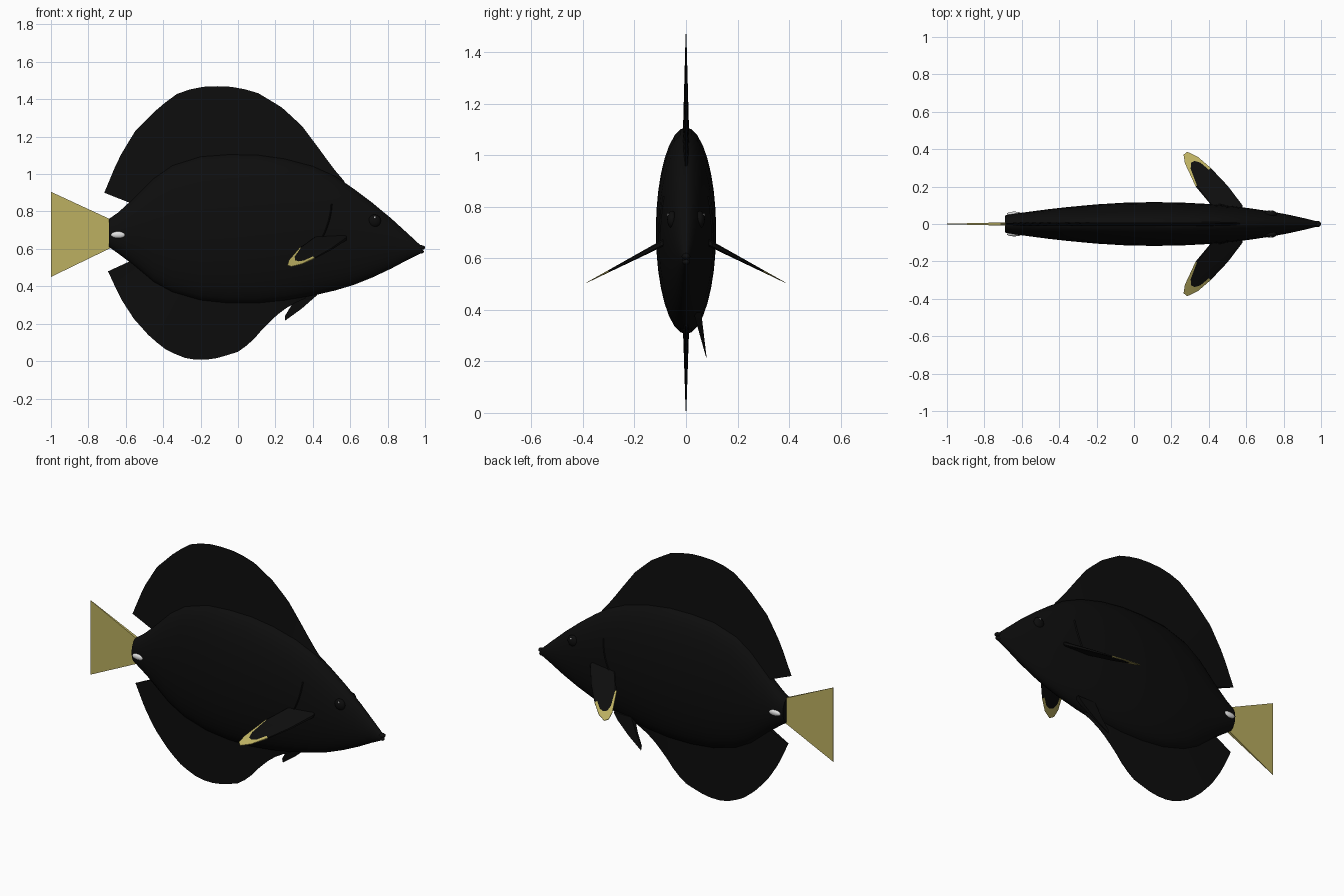
import bpy, bmesh, math
from mathutils import Vector

if "Cube" in bpy.data.objects:
    bpy.data.objects.remove(bpy.data.objects["Cube"])


def material(name, rgb):
    m = bpy.data.materials.new(name)
    m.diffuse_color = (*rgb, 1)
    m.use_nodes = True
    m.node_tree.nodes["Principled BSDF"].inputs["Base Color"].default_value = m.diffuse_color
    return m


BLACK = material("matte black", (0.004, 0.004, 0.004))
YELLOW = material("pale yellow", (0.50, 0.43, 0.12))
WHITE = material("white", (0.75, 0.75, 0.75))


def make(name, verts, faces, mats, rule=None, angle=35):
    me = bpy.data.meshes.new(name)
    me.from_pydata([tuple(v) for v in verts], [], faces)
    bm = bmesh.new()
    bm.from_mesh(me)
    bmesh.ops.recalc_face_normals(bm, faces=bm.faces)
    bm.to_mesh(me)
    bm.free()
    for m in mats:
        me.materials.append(m)
    if rule:
        for p in me.polygons:
            p.material_index = rule(p)
    ob = bpy.data.objects.new(name, me)
    bpy.context.collection.objects.link(ob)
    bpy.context.view_layer.objects.active = ob
    ob.select_set(True)
    bpy.ops.object.shade_smooth_by_angle(angle=math.radians(angle))
    ob.select_set(False)
    return ob


def ellipsoid(name, loc, size, mat, segs=16):
    bm = bmesh.new()
    bmesh.ops.create_uvsphere(bm, u_segments=segs, v_segments=segs // 2, radius=1)
    verts = [Vector(loc) + Vector([a * b for a, b in zip(v.co, size)]) for v in bm.verts]
    faces = [[v.index for v in f.verts] for f in bm.faces]
    bm.free()
    return make(name, verts, faces, [mat], angle=60)


def sample(line, t):
    """Point at fraction t of a polyline's length."""
    pts = [Vector(p) for p in line]
    left = t * sum((b - a).length for a, b in zip(pts, pts[1:]))
    for a, b in zip(pts, pts[1:]):
        d = (b - a).length
        if left <= d:
            return a.lerp(b, left / d)
        left -= d
    return pts[-1]


# Body: elliptical sections lofted from tail stalk to snout (x, top, bottom, half width)
STATIONS = [(-0.69, 0.76, 0.61, 0.046), (-0.64, 0.795, 0.575, 0.055), (-0.58, 0.85, 0.53, 0.063),
            (-0.45, 0.98, 0.42, 0.08), (-0.35, 1.05, 0.365, 0.091), (-0.2, 1.097, 0.322, 0.105),
            (-0.05, 1.108, 0.306, 0.114), (0.1, 1.106, 0.306, 0.117), (0.25, 1.085, 0.322, 0.115),
            (0.4, 1.045, 0.35, 0.107), (0.52, 0.99, 0.378, 0.096), (0.62, 0.92, 0.408, 0.084),
            (0.72, 0.845, 0.448, 0.069), (0.82, 0.762, 0.495, 0.051), (0.91, 0.68, 0.543, 0.031),
            (0.98, 0.615, 0.577, 0.014)]
SIDES = 32


def section(x):
    for a, b in zip(STATIONS, STATIONS[1:]):
        if x <= b[0]:
            t = (x - a[0]) / (b[0] - a[0])
            return [p + (q - p) * t for p, q in zip(a, b)]
    return STATIONS[-1]


def skin_y(x, z):
    _, top, bot, w = section(x)
    u = (z - (top + bot) / 2) / ((top - bot) / 2)
    return w * math.sqrt(max(0, 1 - u * u))


verts, faces = [], []
for x, top, bot, w in STATIONS:
    for i in range(SIDES):
        a = math.tau * i / SIDES
        verts.append((x, w * math.sin(a), (top + bot) / 2 + (top - bot) / 2 * math.cos(a)))
for r in range(len(STATIONS) - 1):
    for i in range(SIDES):
        j = (i + 1) % SIDES
        faces.append((r * SIDES + i, r * SIDES + j, (r + 1) * SIDES + j, (r + 1) * SIDES + i))
faces += [tuple(range(SIDES)), tuple(range(len(verts) - SIDES, len(verts)))]
make("body", verts, faces, [BLACK])


# Upright fins: thick at the root, thin at the rim
def blade(name, rim, root, thick, mat, steps=24, edge=0.0015):
    vs, fs = [], []
    for k in range(steps + 1):
        p, q = sample(root, k / steps), sample(rim, k / steps)
        vs += [(p.x, -thick, p.y), (q.x, -edge, q.y), (q.x, edge, q.y), (p.x, thick, p.y)]
    for k in range(steps):
        for c in range(4):
            d = (c + 1) % 4
            fs.append((4 * k + c, 4 * k + d, 4 * k + 4 + d, 4 * k + 4 + c))
    n = 4 * steps
    fs += [(0, 1, 2, 3), (n, n + 1, n + 2, n + 3)]
    return make(name, vs, fs, [mat])


blade("dorsal_fin",
      [(-0.715, 0.90), (-0.64, 1.08), (-0.55, 1.23), (-0.42, 1.36), (-0.31, 1.44), (-0.2, 1.466),
       (-0.1, 1.47), (-0.01, 1.465), (0.1, 1.437), (0.23, 1.36), (0.34, 1.26), (0.43, 1.14),
       (0.51, 1.03), (0.57, 0.96)],
      [(-0.575, 0.845), (-0.45, 0.96), (-0.3, 1.06), (0, 1.09), (0.3, 1.06), (0.55, 0.95)],
      0.012, BLACK)
blade("anal_fin",
      [(-0.695, 0.48), (-0.63, 0.34), (-0.56, 0.23), (-0.48, 0.14), (-0.4, 0.07), (-0.3, 0.02),
       (-0.2, 0.003), (-0.1, 0.018), (0, 0.05), (0.07, 0.1), (0.13, 0.17), (0.2, 0.24),
       (0.28, 0.30), (0.36, 0.335)],
      [(-0.575, 0.535), (-0.45, 0.44), (-0.3, 0.36), (0, 0.325), (0.2, 0.33), (0.36, 0.36)],
      0.012, BLACK)
blade("tail_fin", [(-1, 0.45), (-1, 0.905)], [(-0.68, 0.605), (-0.68, 0.757)], 0.009, YELLOW, 6)

# Side fins: black inner panel, yellow band around the tip
OUTER = [(0.58, 0.08), (0.58, 0.10), (0.5, 0.205), (0.41, 0.30), (0.34, 0.36), (0.285, 0.386),
         (0.265, 0.37), (0.272, 0.325), (0.33, 0.2), (0.43, 0.08)]
INNER = [(0.57, 0.08), (0.57, 0.10), (0.49, 0.205), (0.40, 0.29), (0.355, 0.328), (0.325, 0.337),
         (0.305, 0.327), (0.303, 0.295), (0.337, 0.205), (0.43, 0.085)]


def side_fin(name, s):
    n, vs, fs = len(OUTER), [], []
    for ring in (OUTER, INNER):
        for up in (1, -1):
            for x, y in ring:
                h = up * (0.001 + 0.013 * max(0, (0.386 - y) / 0.3) * (1 if ring is INNER else 0.5))
                vs.append((x, s * y, 0.645 - (y - 0.117) * 0.52 + h))
    for i in range(n):
        j = (i + 1) % n
        fs += [(i, j, 2 * n + j, 2 * n + i), (n + i, n + j, 3 * n + j, 3 * n + i), (i, j, n + j, n + i)]
    fs += [tuple(range(2 * n, 3 * n)), tuple(range(3 * n, 4 * n))]
    # rim faces past the third outline point are yellow
    rim = lambda p: int(p.index < 3 * n and 3 <= p.index // 3 <= 7)
    make(name, vs, fs, [BLACK, YELLOW], rim, 20)


for s, side in ((1, "left"), (-1, "right")):
    side_fin(side + "_pectoral_fin", s)
    ellipsoid(side + "_eye", (0.73, s * 0.054, 0.75), (0.034, 0.019, 0.034), BLACK)
    ellipsoid(side + "_eye_glint", (0.732, s * 0.0695, 0.768), (0.006, 0.004, 0.006), WHITE, 8)
    ellipsoid(side + "_tail_spine", (-0.64, s * 0.054, 0.675), (0.04, 0.012, 0.018), WHITE)
    # Gill slit: thin raised ridge following the flank
    vs, fs = [], []
    for k in range(9):
        t = k / 8
        x, z = 0.50 - 0.05 * t * t - 0.01 * t, 0.84 - 0.2 * t
        y = skin_y(x, z)
        vs += [(x - 0.006, s * (y - 0.003), z), (x, s * (y + 0.005), z), (x + 0.006, s * (y - 0.003), z)]
    for k in range(0, 24, 3):
        fs += [(k, k + 1, k + 4, k + 3), (k + 1, k + 2, k + 5, k + 4), (k + 2, k, k + 3, k + 5)]
    make(side + "_gill_slit", vs, fs, [BLACK])

# Belly fin, on one side only
BELLY = [(0.45, 0.39), (0.42, 0.35), (0.34, 0.28), (0.25, 0.215), (0.25, 0.24), (0.29, 0.305), (0.33, 0.39)]
vs = []
for s in (-1, 1):
    for x, z in BELLY:
        vs.append((x, 0.05 + (0.36 - z) * 0.2 + s * (0.001 + 0.08 * (z - 0.215)), z))
n = len(BELLY)
make("belly_fin", vs, [tuple(range(n)), tuple(range(n, 2 * n))] +
     [(i, (i + 1) % n, n + (i + 1) % n, n + i) for i in range(n)], [BLACK])

# Lips
ellipsoid("upper_lip", (0.978, 0, 0.607), (0.022, 0.017, 0.013), BLACK)
ellipsoid("lower_lip", (0.974, 0, 0.585), (0.02, 0.015, 0.011), BLACK)
